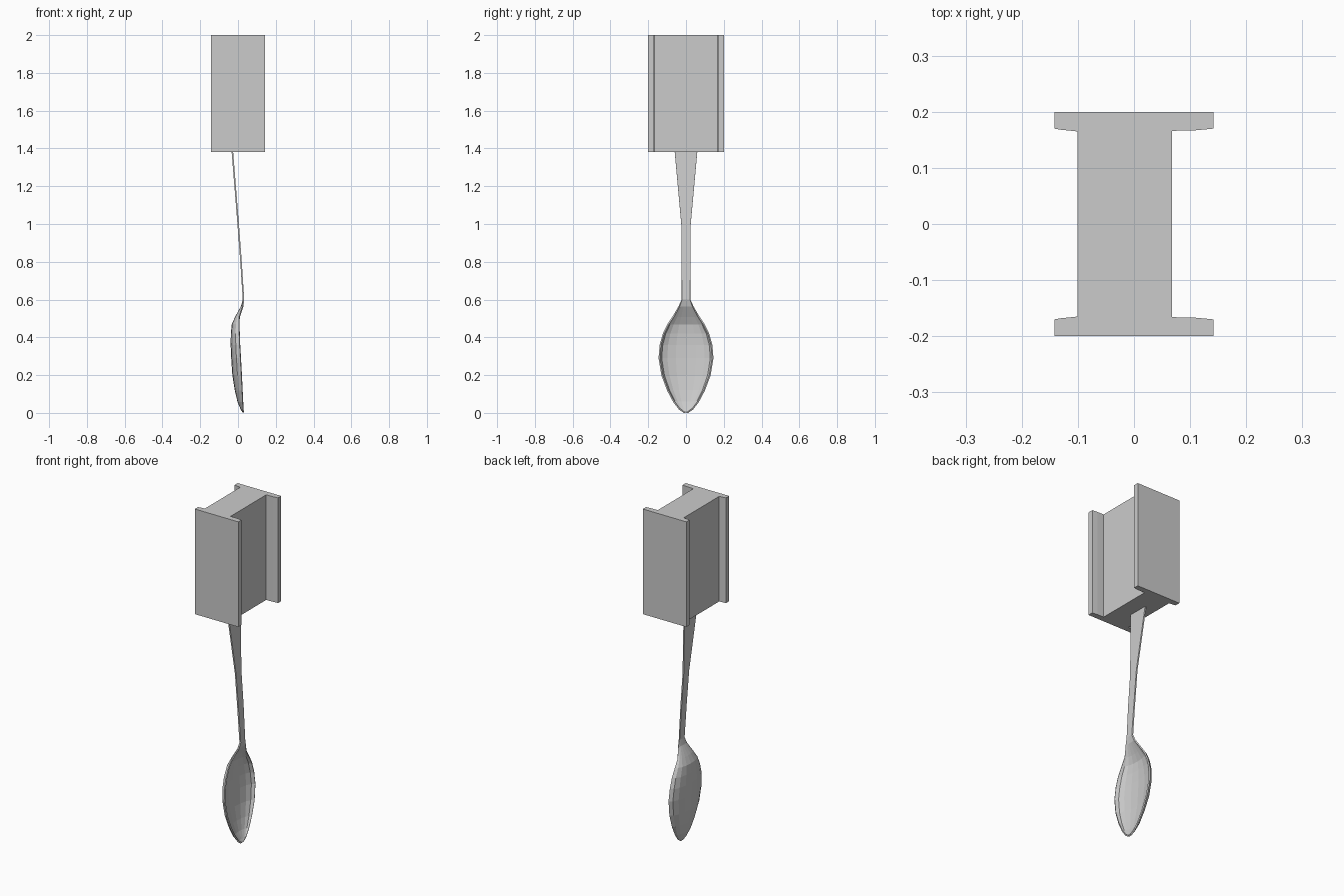
import bpy, bmesh, math

if "Cube" in bpy.data.objects:
    bpy.data.objects.remove(bpy.data.objects["Cube"])


def new_object(name, bm):
    bmesh.ops.recalc_face_normals(bm, faces=bm.faces)
    mesh = bpy.data.meshes.new(name)
    bm.to_mesh(mesh)
    bm.free()
    ob = bpy.data.objects.new(name, mesh)
    bpy.context.collection.objects.link(ob)
    return ob


# I-shaped block: right and left halves of the +y end, mirrored to -y
half = [(0.068, 0.166), (0.11, 0.167), (0.142, 0.17), (0.142, 0.2),
        (-0.142, 0.2), (-0.142, 0.17), (-0.13, 0.168), (-0.101, 0.165)]
outline = half + [(x, -y) for x, y in reversed(half)]
bm = bmesh.new()
face = bm.faces.new([bm.verts.new((x, y, 1.38)) for x, y in outline])
ext = bmesh.ops.extrude_face_region(bm, geom=[face], use_keep_orig=True)
top = [g for g in ext["geom"] if isinstance(g, bmesh.types.BMVert)]
bmesh.ops.translate(bm, verts=top, vec=(0, 0, 0.62))
new_object("grip_block", bm)

# Spoon rows: height, half width, rim x, bowl depth
rows = [(1.385, 0.060, -0.030, 0), (1.0, 0.025, 0.001, 0),
        (0.8, 0.024, 0.016, 0), (0.6, 0.022, 0.029, 0.0),
        (0.565, 0.036, 0.026, 0.006), (0.51, 0.067, 0.008, 0.018),
        (0.47, 0.094, 0.006, 0.035), (0.42, 0.119, 0.008, 0.042),
        (0.36, 0.136, 0.010, 0.045), (0.29, 0.142, 0.014, 0.046),
        (0.20, 0.127, 0.019, 0.045), (0.12, 0.097, 0.023, 0.036),
        (0.06, 0.065, 0.026, 0.025), (0.02, 0.035, 0.028, 0.010),
        (0.003, 0.010, 0.029, 0.001)]
COLS = 8
bm = bmesh.new()
grid = []
for z, w, rim, depth in rows:
    row = []
    for i in range(COLS + 1):
        a = math.pi * (i / COLS - 0.5)
        row.append(bm.verts.new((rim - depth * math.cos(a) ** 0.9 if abs(a) < 1.57 else rim,
                                 w * math.sin(a), z)))
    grid.append(row)
for r0, r1 in zip(grid, grid[1:]):
    for i in range(COLS):
        bm.faces.new((r0[i], r0[i + 1], r1[i + 1], r1[i]))
spoon = new_object("spoon", bm)
solid = spoon.modifiers.new("thickness", 'SOLIDIFY')
solid.thickness = 0.008
solid.offset = 0
